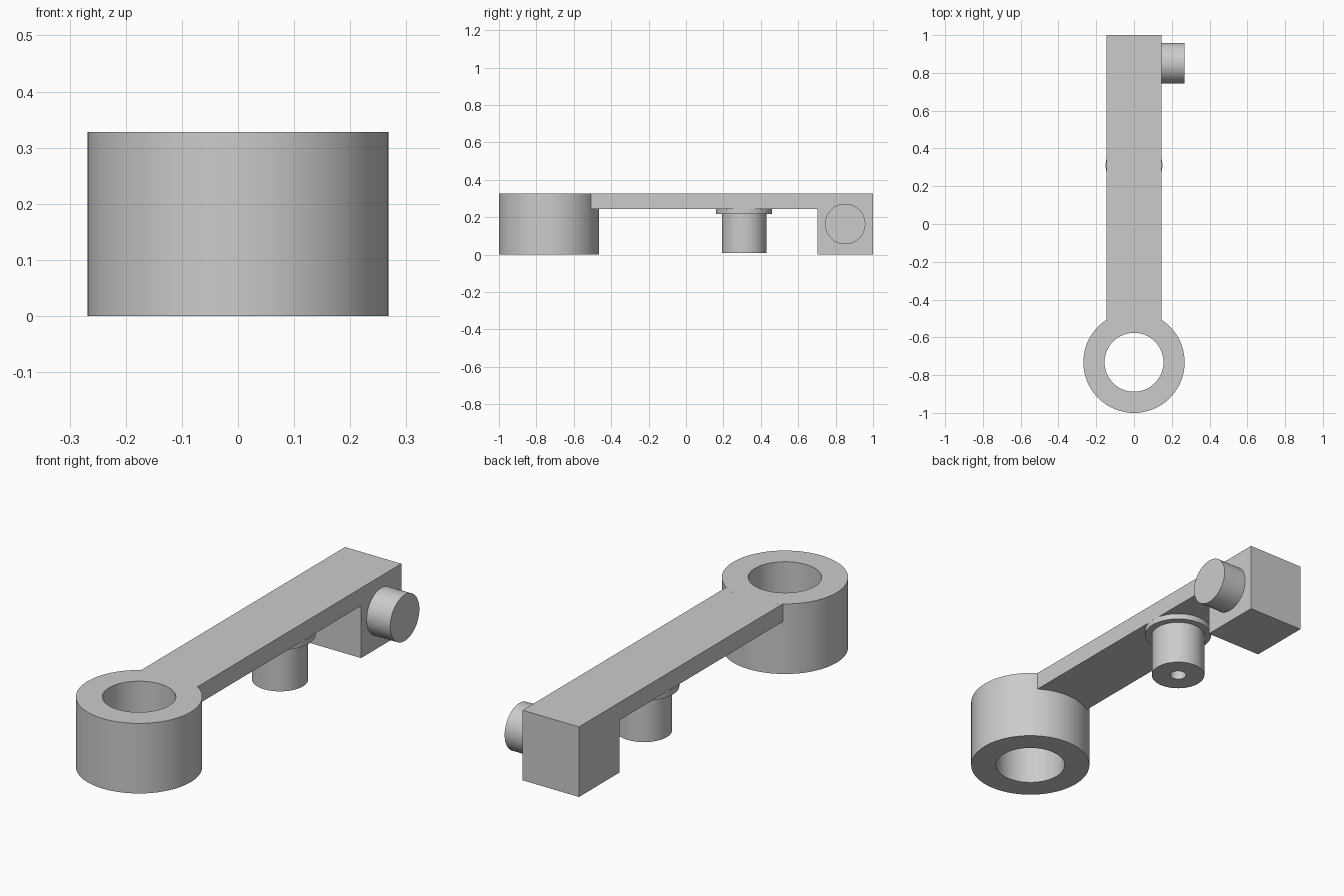
import bpy, bmesh
from math import pi, sin, cos, asin, radians
from mathutils import Matrix

if "Cube" in bpy.data.objects:
    bpy.data.objects.remove(bpy.data.objects["Cube"], do_unlink=True)

GREY = (0.6, 0.6, 0.6, 1)
metal = bpy.data.materials.new("plain_grey")
metal.use_nodes = True
metal.diffuse_color = GREY
metal.node_tree.nodes["Principled BSDF"].inputs["Base Color"].default_value = GREY

TOP, UNDER = 0.328, 0.245       # arm top and underside
HALF = 0.146                    # arm half width
RING_Y, RING_R, BORE_R = -0.732, 0.268, 0.156
BLOCK_Y = 0.702


def finish(name, bm, matrix=Matrix()):
    bmesh.ops.recalc_face_normals(bm, faces=bm.faces)
    mesh = bpy.data.meshes.new(name)
    bm.to_mesh(mesh)
    bm.free()
    mesh.materials.append(metal)
    ob = bpy.data.objects.new(name, mesh)
    ob.matrix_world = matrix
    bpy.context.collection.objects.link(ob)
    bpy.ops.object.select_all(action="DESELECT")
    ob.select_set(True)
    bpy.context.view_layer.objects.active = ob
    bpy.ops.object.shade_smooth_by_angle(angle=radians(30))
    return ob


def lathe(name, profile, matrix, closed=False, steps=96):
    """Revolve (radius, height) points around z."""
    bm = bmesh.new()
    verts = [bm.verts.new((r, 0, z)) for r, z in profile]
    pairs = list(zip(verts, verts[1:]))
    if closed:
        pairs.append((verts[-1], verts[0]))
    edges = [bm.edges.new(p) for p in pairs]
    bmesh.ops.spin(bm, geom=verts + edges, cent=(0, 0, 0), axis=(0, 0, 1),
                   angle=2 * pi, steps=steps)
    bmesh.ops.remove_doubles(bm, verts=bm.verts, dist=1e-5)
    return finish(name, bm, matrix)


def extrude_down(bm, faces, depth):
    new = bmesh.ops.extrude_face_region(bm, geom=faces, use_keep_orig=True)["geom"]
    bmesh.ops.translate(bm, verts=[g for g in new if isinstance(g, bmesh.types.BMVert)],
                        vec=(0, 0, -depth))
    return [g for g in new if isinstance(g, bmesh.types.BMFace)]


# Bored ring at the front
lathe("pivot_ring", [(BORE_R, 0), (RING_R, 0), (RING_R, TOP), (BORE_R, TOP)],
      Matrix.Translation((0, RING_Y, 0)), closed=True)

# Arm, fitted to the ring by an arc, with a deep block at its back end
bm = bmesh.new()
span = asin(HALF / RING_R)
arc = [bm.verts.new((RING_R * sin(a), RING_Y + RING_R * cos(a), TOP))
       for a in (span * (i / 8 - 1) for i in range(17))]
near_l, near_r, far_r, far_l = [bm.verts.new((x, y, TOP)) for x, y in
                                ((HALF, BLOCK_Y), (-HALF, BLOCK_Y), (-HALF, 1), (HALF, 1))]
plan = [bm.faces.new(arc + [near_l, near_r]),
        bm.faces.new([near_r, near_l, far_l, far_r])]
lower = extrude_down(bm, plan, TOP - UNDER)
block = [f for f in lower if f.calc_center_median().y > BLOCK_Y]
extrude_down(bm, block, UNDER)
bmesh.ops.delete(bm, geom=block, context="FACES_ONLY")
bmesh.ops.recalc_face_normals(bm, faces=bm.faces)
bmesh.ops.dissolve_limit(bm, angle_limit=0.01, verts=bm.verts, edges=bm.edges)
finish("arm_and_end_block", bm)

# Flanged stud below the arm, with a small blind hole
lathe("flanged_stud",
      [(0, UNDER), (0.15, UNDER), (0.15, 0.218), (0.119, 0.218), (0.119, 0.01),
       (0.036, 0.01), (0.036, 0.2), (0, 0.2)],
      Matrix.Translation((0, 0.311, 0)))

# Side pin on the end block
lathe("side_pin", [(0, 0), (0.108, 0), (0.108, 0.122), (0, 0.122)],
      Matrix.Translation((HALF, 0.851, TOP / 2)) @ Matrix.Rotation(pi / 2, 4, "Y"))
